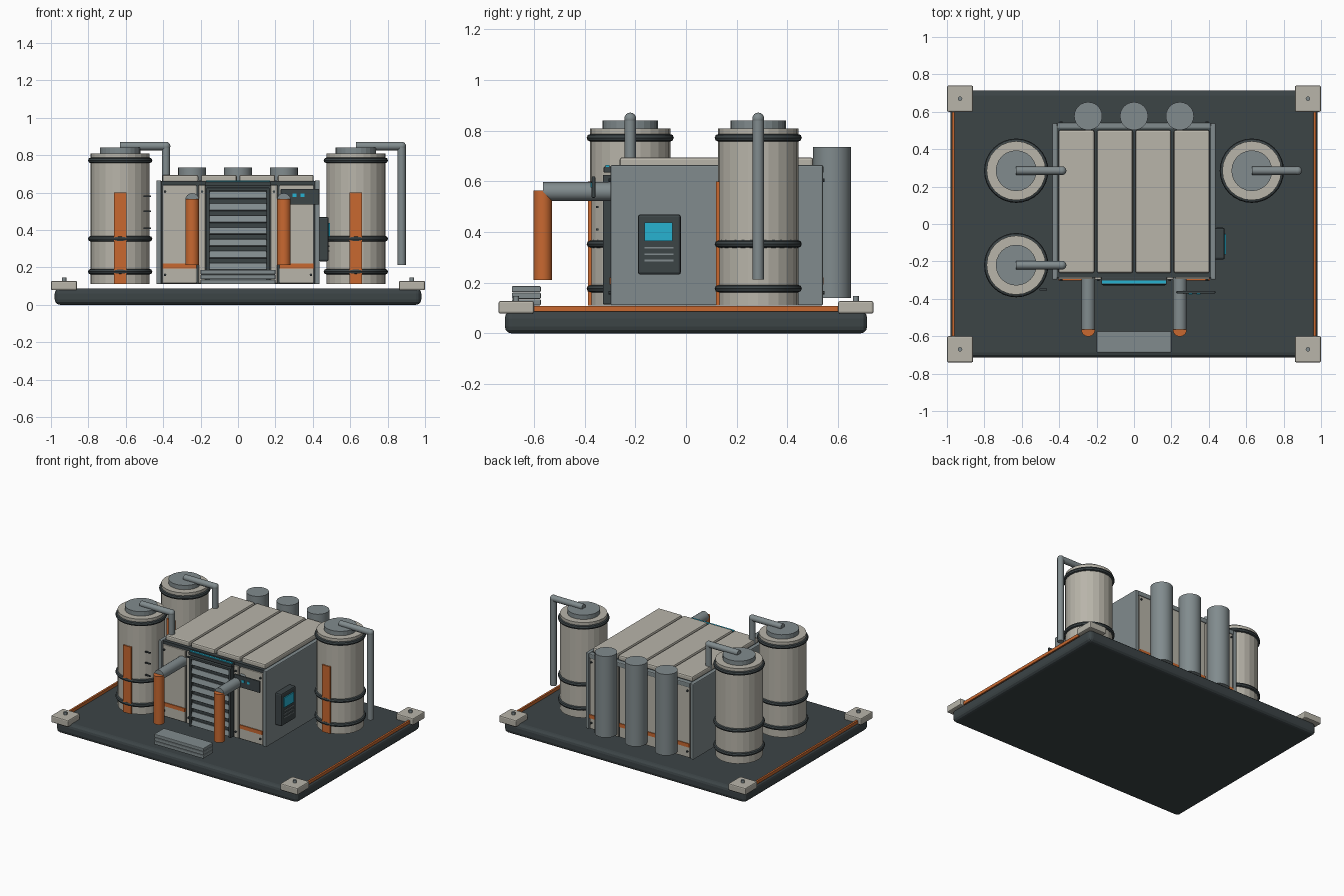
import bpy, math
from mathutils import Vector

if "Cube" in bpy.data.objects:
    bpy.data.objects.remove(bpy.data.objects["Cube"])


def mat(name, r, g, b):
    m = bpy.data.materials.new(name)
    m.diffuse_color = (r, g, b, 1)
    m.use_nodes = True
    m.node_tree.nodes["Principled BSDF"].inputs["Base Color"].default_value = m.diffuse_color
    return m


BEIGE = mat("beige", 0.48, 0.46, 0.40)
DARK = mat("dark", 0.045, 0.058, 0.062)
GREY = mat("steel", 0.22, 0.26, 0.27)
ORANGE = mat("orange", 0.58, 0.14, 0.03)
CYAN = mat("cyan", 0.02, 0.45, 0.64)


def finish(name, m, smooth=False):
    o = bpy.context.object
    o.name = name
    o.data.materials.append(m)
    if smooth:
        bpy.ops.object.shade_smooth_by_angle(angle=math.radians(35))
    return o


def box(name, x0, x1, y0, y1, z0, z1, m, bevel=0.0, seg=2):
    bpy.ops.mesh.primitive_cube_add(size=1, location=((x0 + x1) / 2, (y0 + y1) / 2, (z0 + z1) / 2))
    o = bpy.context.object
    o.scale = (x1 - x0, y1 - y0, z1 - z0)
    bpy.ops.object.transform_apply(location=False, rotation=False, scale=True)
    if bevel:
        b = o.modifiers.new("bevel", 'BEVEL')
        b.width, b.segments = bevel, seg
    return finish(name, m)


def rod(name, a, b, r, m, sides=16, smooth=True):
    a, b = Vector(a), Vector(b)
    d = b - a
    bpy.ops.mesh.primitive_cylinder_add(vertices=sides, radius=r, depth=d.length, location=(a + b) / 2,
                                        rotation=d.to_track_quat('Z', 'Y').to_euler())
    return finish(name, m, smooth)


def elbow(name, p, r, m):
    bpy.ops.mesh.primitive_uv_sphere_add(segments=16, ring_count=8, radius=r, location=p)
    return finish(name, m, True)


# base platform
box("base_platform", -0.98, 0.98, -0.715, 0.715, 0, 0.088, DARK, 0.028, 3)
for sx in (-1, 1):
    x0, x1 = sorted((sx * 0.96, sx * 0.974))
    box("base_edge_stripe", x0, x1, -0.61, 0.61, 0.086, 0.108, ORANGE)
    for sy in (-1, 1):
        cx, cy = sx * 0.93, sy * 0.67
        box("corner_block", cx - 0.07, cx + 0.07, cy - 0.07, cy + 0.07, 0.078, 0.128, BEIGE, 0.008)
        rod("corner_bolt", (cx, cy, 0.12), (cx, cy, 0.147), 0.012, GREY, 12)

# storage tanks with bands, caps and overflow pipes
for cx, cy in ((-0.63, 0.285), (-0.63, -0.22), (0.63, 0.285)):
    rod("tank", (cx, cy, 0.11), (cx, cy, 0.808), 0.158, BEIGE, 24, False)
    rod("tank_cap", (cx, cy, 0.80), (cx, cy, 0.84), 0.109, GREY, 24, False)
    for z in (0.177, 0.353, 0.772):
        bpy.ops.mesh.primitive_torus_add(location=(cx, cy, z), major_radius=0.157, minor_radius=0.015,
                                         major_segments=32, minor_segments=8)
        finish("tank_band", DARK, True)
    box("tank_stripe", cx - 0.033, cx + 0.033, cy - 0.166, cy - 0.145, 0.11, 0.6, ORANGE)
    ex = cx + 0.245
    rod("tank_pipe_top", (cx, cy, 0.848), (ex, cy, 0.848), 0.022, GREY)
    rod("tank_pipe_down", (ex, cy, 0.848), (ex, cy, 0.213), 0.022, GREY)
    elbow("tank_pipe_elbow", (ex, cy, 0.848), 0.0235, GREY)

# main housing core, side walls and roof panels
box("housing_core", -0.425, 0.425, -0.285, 0.525, 0.11, 0.662, DARK)
for sx in (-1, 1):
    x0, x1 = sorted((sx * 0.41, sx * 0.437))
    box("side_wall", x0, x1, -0.298, 0.54, 0.11, 0.665, GREY, 0.006)
box("rear_top_rail", -0.41, 0.41, 0.51, 0.542, 0.63, 0.664, GREY, 0.006)
for i in range(4):
    x = -0.308 + i * 0.2055
    box("roof_panel", x - 0.096, x + 0.096, -0.262, 0.502, 0.655, 0.695, BEIGE, 0.01)

# front and rear skin panels with orange stripes and bolts
for face, s, sheet in (("front", -1, 0.295), ("rear", 1, 0.537)):
    def skin(name, x0, x1, d0, d1, z0, z1, m, bv=0.0):
        y0, y1 = sorted((s * (sheet + d0), s * (sheet + d1)))
        return box(face + name, x0, x1, y0, y1, z0, z1, m, bv)
    for sx in (-1, 1):
        a, b = sorted((sx * 0.222, sx * 0.405))
        skin("_panel", a, b, -0.03, 0.0, 0.115, 0.64, BEIGE, 0.004)
        skin("_stripe", a, b, -0.01, 0.006, 0.193, 0.22, ORANGE)
        a, b = sorted((sx * 0.175, sx * 0.21))
        skin("_post", a, b, -0.03, 0.002, 0.115, 0.64, BEIGE, 0.003)
        for x in (0.39, 0.192):
            for z in (0.16, 0.605):
                rod(face + "_bolt", (sx * x, s * sheet, z), (sx * x, s * (sheet + 0.01), z), 0.007, DARK, 8)
    if s > 0:
        skin("_centre_panel", -0.165, 0.165, -0.03, 0.0, 0.115, 0.64, BEIGE, 0.004)
        skin("_centre_stripe", -0.165, 0.165, -0.01, 0.006, 0.193, 0.22, ORANGE)

# front louvre vent
box("vent_back", -0.165, 0.165, -0.305, -0.27, 0.115, 0.625, DARK)
for sx in (-1, 1):
    a, b = sorted((sx * 0.152, sx * 0.168))
    box("vent_frame_side", a, b, -0.328, -0.29, 0.115, 0.625, DARK, 0.003)
box("vent_frame_top", -0.168, 0.168, -0.328, -0.29, 0.61, 0.626, DARK, 0.003)
for i in range(8):
    z = 0.585 - i * 0.0635
    o = box("vent_slat", -0.152, 0.152, -0.322, -0.306, z - 0.019, z + 0.019, GREY, 0.003)
    o.rotation_euler.x = math.radians(-20)

# light bar above the vent
box("light_bar_housing", -0.175, 0.175, -0.325, -0.285, 0.635, 0.658, DARK, 0.004)
box("light_bar", -0.172, 0.172, -0.318, -0.302, 0.65, 0.664, CYAN)

# front status panel with lamps
box("status_panel", 0.228, 0.435, -0.372, -0.358, 0.535, 0.62, DARK, 0.004)
for x in (0.302, 0.345):
    box("status_lamp", x - 0.01, x + 0.01, -0.376, -0.37, 0.577, 0.595, CYAN)
for z in (0.41, 0.5, 0.58):
    box("tank_gauge_mark", -0.505, -0.465, -0.355, -0.345, z - 0.004, z + 0.004, DARK)

# front feed pipes
for x in (-0.245, 0.245):
    rod("feed_pipe", (x, -0.27, 0.56), (x, -0.565, 0.56), 0.037, GREY)
    rod("feed_pipe_drop", (x, -0.565, 0.565), (x, -0.565, 0.212), 0.037, ORANGE)

# rear exhaust stacks
for x in (-0.245, 0, 0.245):
    rod("exhaust_stack", (x, 0.577, 0.14), (x, 0.577, 0.735), 0.075, GREY, 24)

# control box on the right wall
box("control_box", 0.43, 0.485, -0.19, -0.02, 0.232, 0.47, DARK, 0.01)
box("control_screen", 0.48, 0.492, -0.163, -0.053, 0.365, 0.437, CYAN)
for z in (0.338, 0.313, 0.288):
    box("control_line", 0.48, 0.488, -0.163, -0.05, z - 0.003, z + 0.003, GREY)

# front steps
for i in range(3):
    z = 0.111 + i * 0.026
    box("front_step", -0.2, 0.2, -0.687, -0.573, z, z + 0.024, GREY, 0.004)
